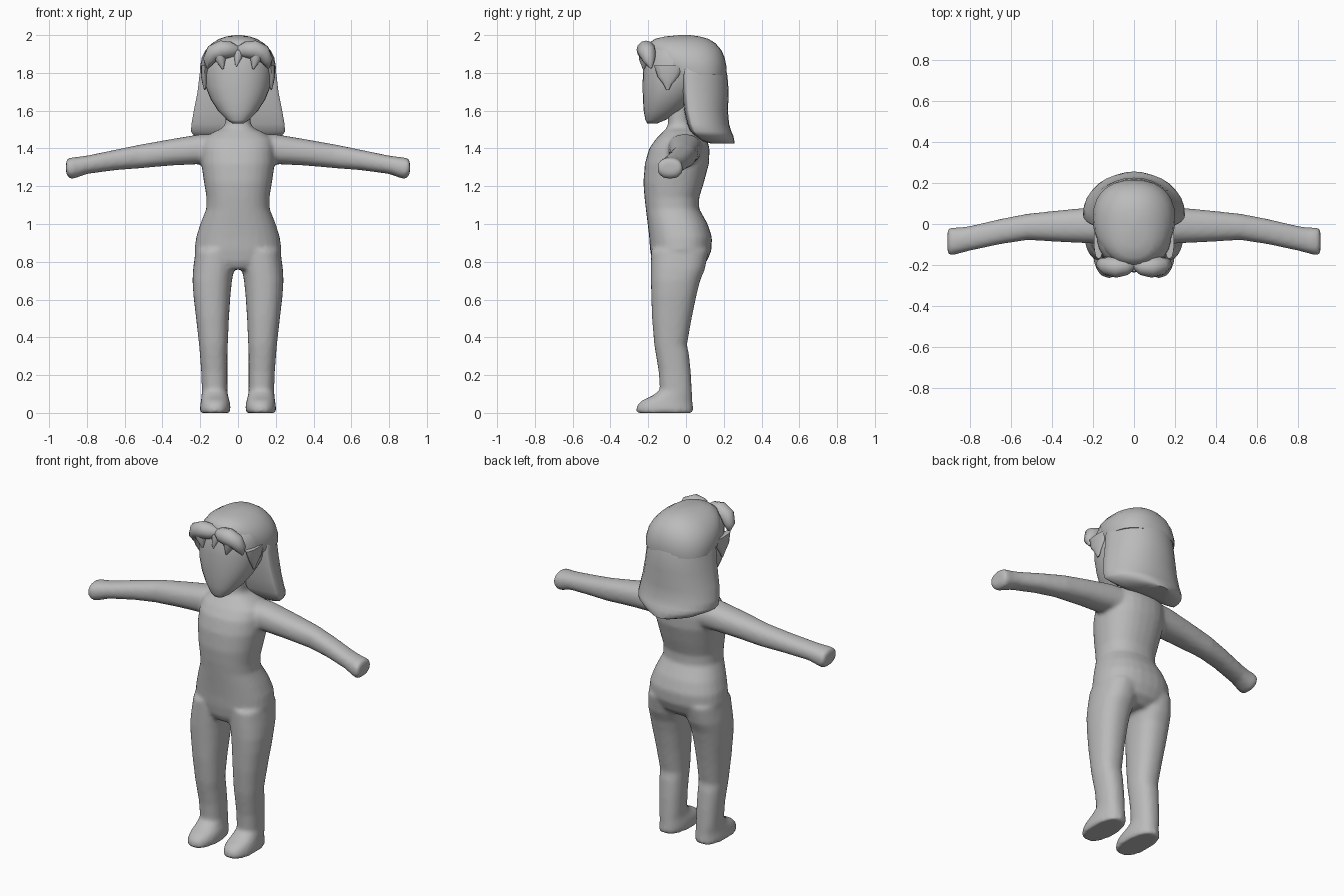
import bpy, bmesh, math
from mathutils import Vector

grey = bpy.data.materials.new("plain grey")
grey.diffuse_color = (0.5, 0.5, 0.5, 1)


def finish(bm, name, angle=60):
    bmesh.ops.recalc_face_normals(bm, faces=bm.faces)
    mesh = bpy.data.meshes.new(name)
    bm.to_mesh(mesh)
    bm.free()
    ob = bpy.data.objects.new(name, mesh)
    bpy.context.collection.objects.link(ob)
    mesh.materials.append(grey)
    bpy.ops.object.select_all(action='DESELECT')
    ob.select_set(True)
    bpy.context.view_layer.objects.active = ob
    bpy.ops.object.shade_smooth_by_angle(angle=math.radians(angle))
    return ob


def skin(bm, rings):
    """Bridge closed rings of points and cap both ends."""
    vs = [[bm.verts.new(p) for p in r] for r in rings]
    n = len(vs[0])
    for a, b in zip(vs, vs[1:]):
        for i in range(n):
            j = (i + 1) % n
            bm.faces.new((a[i], a[j], b[j], b[i]))
    bm.faces.new(vs[0])
    bm.faces.new(vs[-1])


def loft(bm, rows, axis='z', power=2.3, n=28, flip=1, flat_front=False):
    """Rows are (position on axis, a0, a1, b0, b1): rounded box sections."""
    rings = []
    for t, a0, a1, b0, b1 in rows:
        ring = []
        for i in range(n):
            w = 2 * math.pi * i / n
            c, s = math.cos(w), math.sin(w)
            c = math.copysign(abs(c) ** (2 / power), c)
            s = math.copysign(abs(s) ** (2 / power), s)
            a = (a0 + a1) / 2 + c * (a1 - a0) / 2
            if flat_front:
                b = b0 + max(s, 0.12 * s) * (b1 - b0)
            else:
                b = (b0 + b1) / 2 + s * (b1 - b0) / 2
            ring.append((flip * a, b, t) if axis == 'z' else (flip * t, a, b))
        rings.append(ring)
    skin(bm, rings)


def tube(bm, path, n=12):
    """Tapered lock along points (x, y, z, radius)."""
    pts = [Vector(p[:3]) for p in path]
    rings = []
    for i, p in enumerate(pts):
        d = (pts[min(i + 1, len(pts) - 1)] - pts[max(i - 1, 0)]).normalized()
        u = d.cross(Vector((0, 1, 0))).normalized()
        v = d.cross(u)
        r = path[i][3]
        rings.append([p + (u * math.cos(k * math.tau / n) + v * math.sin(k * math.tau / n)) * r
                      for k in range(n)])
    skin(bm, rings)


# Body: torso, legs with feet and arms, fused into one skin
bm = bmesh.new()
loft(bm, [
    (.76, -.10, .10, -.16, .06), (.80, -.20, .20, -.18, .11), (.86, -.231, .231, -.19, .135),
    (.93, -.222, .222, -.195, .138), (1.0, -.20, .20, -.203, .115), (1.08, -.168, .168, -.213, .07),
    (1.14, -.167, .167, -.22, .07), (1.22, -.18, .18, -.226, .095), (1.32, -.195, .195, -.218, .122),
    (1.40, -.195, .195, -.195, .125), (1.45, -.185, .185, -.16, .11), (1.485, -.135, .135, -.125, .07),
    (1.51, -.078, .078, -.10, .04), (1.54, -.067, .067, -.095, .02), (1.64, -.067, .067, -.10, .02)])
for side in (1, -1):
    loft(bm, [
        (0, .045, .20, -.26, .035), (.012, .04, .203, -.265, .038), (.04, .04, .20, -.26, .036),
        (.065, .045, .196, -.235, .034), (.09, .053, .193, -.18, .033), (.12, .056, .191, -.138, .031),
        (.22, .056, .195, -.145, .025), (.31, .056, .202, -.16, .016), (.36, .054, .206, -.168, .005),
        (.50, .048, .222, -.18, .03), (.62, .04, .236, -.184, .055), (.70, .032, .241, -.186, .075),
        (.76, .02, .238, -.186, .10), (.86, .01, .225, -.185, .12)], flip=side)
    loft(bm, [
        (.10, -.10, .09, 1.32, 1.475), (.20, -.095, .082, 1.317, 1.475), (.35, -.088, .068, 1.31, 1.45),
        (.52, -.078, .05, 1.295, 1.42), (.65, -.098, .025, 1.285, 1.393), (.80, -.13, -.01, 1.265, 1.362),
        (.85, -.143, -.017, 1.247, 1.355), (.885, -.153, -.017, 1.236, 1.352), (.91, -.15, -.022, 1.262, 1.342)],
        axis='x', flip=side)
body = finish(bm, "body")
remesh = body.modifiers.new("fuse", 'REMESH')
remesh.mode = 'VOXEL'
remesh.voxel_size = 0.012
remesh.use_smooth_shade = True
smooth = body.modifiers.new("soften", 'SMOOTH')
smooth.factor = 0.5
smooth.iterations = 5

# Head with pointed chin
bm = bmesh.new()
loft(bm, [
    (1.533, -.03, .03, -.205, -.15), (1.55, -.058, .058, -.215, -.11), (1.60, -.106, .106, -.224, -.02),
    (1.66, -.145, .145, -.228, .04), (1.73, -.173, .173, -.23, .10), (1.80, -.184, .184, -.228, .14),
    (1.87, -.184, .184, -.222, .15), (1.92, -.165, .165, -.205, .14), (1.96, -.12, .12, -.16, .10)], power=2.2)
finish(bm, "head")

# Hair cap over the crown
bm = bmesh.new()
loft(bm, [
    (1.79, -.197, .197, -.125, .212), (1.83, -.201, .201, -.16, .215), (1.88, -.192, .192, -.185, .205),
    (1.92, -.172, .172, -.198, .188), (1.955, -.14, .14, -.198, .158), (1.98, -.10, .10, -.165, .12),
    (1.993, -.06, .06, -.11, .07), (2.0, -.015, .015, -.03, .02)])
finish(bm, "hair_cap")

# Long hair falling behind the neck, flared at the lower edge
bm = bmesh.new()
loft(bm, [
    (1.90, -.17, .17, .02, .19), (1.85, -.195, .195, .0, .207), (1.78, -.205, .205, .0, .22),
    (1.70, -.214, .214, .005, .226), (1.60, -.234, .234, .015, .222), (1.53, -.246, .246, .03, .228),
    (1.49, -.249, .249, .045, .24), (1.47, -.235, .235, .065, .25), (1.44, -.17, .17, .10, .256),
    (1.425, -.09, .09, .15, .256)], power=2.15, n=32, flat_front=True)
finish(bm, "long_hair")

# Pointed side locks in front of the ears
bm = bmesh.new()
for side in (1, -1):
    loft(bm, [(1.71, .172, .18, -.105, -.09), (1.74, .165, .188, -.12, -.075),
              (1.78, .165, .196, -.15, -.04), (1.84, .15, .196, -.17, .0)], n=12, flip=side)
finish(bm, "side_locks")

# Two rolled front curls with hanging tips
bm = bmesh.new()
for side in (1, -1):
    tube(bm, [(.0, -.19, 1.915, .025), (side * .04, -.207, 1.922, .043), (side * .085, -.212, 1.922, .05),
              (side * .13, -.205, 1.905, .046), (side * .155, -.195, 1.865, .032),
              (side * .16, -.185, 1.825, .006)])
    tube(bm, [(side * .10, -.212, 1.91, .04), (side * .092, -.222, 1.87, .028), (side * .08, -.225, 1.82, .004)])
tube(bm, [(0, -.205, 1.91, .028), (0, -.218, 1.88, .02), (-.01, -.225, 1.835, .004)])
finish(bm, "front_curls")
